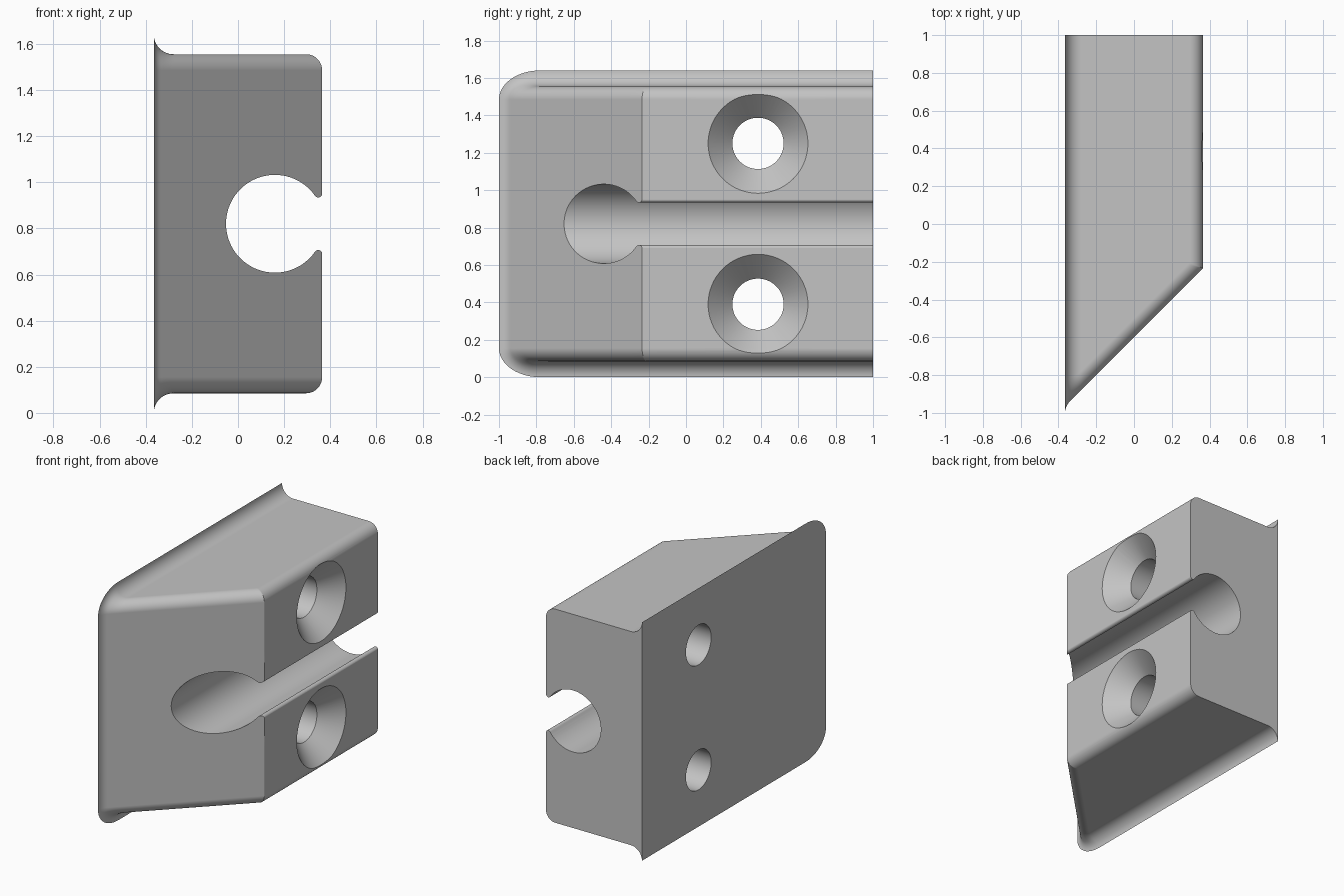
import bpy, bmesh, math

if "Cube" in bpy.data.objects:
    bpy.data.objects.remove(bpy.data.objects["Cube"])

R, FIL = 0.07, 0.085            # outer edge rounding, flange fillet
X0, X1, MID = -0.365, 0.365, 0.82
HALF = 0.735                    # half height of the body
CORE = HALF - R

grey = bpy.data.materials.new("grey plastic")
grey.diffuse_color = (0.55, 0.55, 0.55, 1)
grey.use_nodes = True
grey.node_tree.nodes["Principled BSDF"].inputs["Base Color"].default_value = grey.diffuse_color


def make_object(name, bm):
    bmesh.ops.remove_doubles(bm, verts=bm.verts, dist=1e-5)
    bmesh.ops.recalc_face_normals(bm, faces=bm.faces)
    mesh = bpy.data.meshes.new(name)
    bm.to_mesh(mesh)
    bm.free()
    obj = bpy.data.objects.new(name, mesh)
    bpy.context.collection.objects.link(obj)
    mesh.materials.append(grey)
    return obj


def loft(name, rings):
    bm = bmesh.new()
    loops = [[bm.verts.new(p) for p in ring] for ring in rings]
    n = len(loops[0])
    for a, b in zip(loops, loops[1:]):
        for i in range(n):
            j = (i + 1) % n
            bm.faces.new((a[i], a[j], b[j], b[i]))
    bm.faces.new(loops[0])
    bm.faces.new(loops[-1])
    return make_object(name, bm)


def body_section(x):
    """Outline at depth x: square rear end, rounded corners at the slanted end."""
    h, y0 = HALF, x - 0.6
    if x < X0 + FIL:
        arc = math.sqrt(max(0, FIL**2 - (x - X0 - FIL)**2))
        h = HALF + FIL - arc
        if x < -0.34:
            y0 = -1 + arc
    elif x > X1 - R:
        h = CORE + math.sqrt(max(0, R**2 - (x - X1 + R)**2))
    rz = max(R, h - CORE)
    ry = 0.1 + 0.12 * max(0, h - HALF) / FIL
    top = math.asin(min(1, (h - CORE) / rz))
    upper = []
    for i in range(13):
        t = top * i / 12
        upper.append((y0 + ry * (1 - math.cos(t)), CORE + (h - CORE if i == 12 else rz * math.sin(t))))
    upper.append((1, h))
    half = [(x, y, MID + z) for y, z in upper]
    return half + [(x, y, 2 * MID - z) for _, y, z in reversed(half)]


# Body: flared rear flange, straight middle, rounded outer edges
N = 12
levels = [X0 + FIL * (1 - math.cos(math.pi / 2 * i / N)) for i in range(N + 1)]
levels += [X1 - R + R * math.sin(math.pi / 2 * i / N) for i in range(N + 1)]
body = loft("slanted_block", [body_section(x) for x in levels])

# Round slot with rounded lips at its mouth
cx, r, lip = 0.16, 0.212, 0.017
lx = X1 - lip
lz = math.sqrt((r + lip)**2 - (lx - cx)**2)
a0 = math.atan2(lz, lx - cx)
upper = [(0.5, lz)]
for i in range(11):
    a = 2 * math.pi - (math.pi - a0) * i / 10
    upper.append((lx + lip * math.cos(a), lz + lip * math.sin(a)))
for i in range(1, 33):
    a = a0 + (math.pi - a0) * i / 32
    upper.append((cx + r * math.cos(a), r * math.sin(a)))
profile = upper + [(x, -z) for x, z in reversed(upper[:-1])]
cutters = [loft("slot_cutter", [[(x, y, MID + z) for x, z in profile] for y in (-1.3, 1.3)])]

# Countersunk screw holes
for side in (-1, 1):
    rings = []
    for x, rad in ((-0.5, 0.137), (0.235, 0.137), (0.365, 0.267), (0.395, 0.297)):
        rings.append([(x, 0.385 + rad * math.cos(k * math.pi / 32),
                       MID + side * 0.43 + rad * math.sin(k * math.pi / 32)) for k in range(64)])
    cutters.append(loft("screw_hole_cutter", rings))

bpy.context.view_layer.objects.active = body
for cutter in cutters:
    mod = body.modifiers.new("cut", "BOOLEAN")
    mod.operation, mod.solver, mod.object = "DIFFERENCE", "EXACT", cutter
    bpy.ops.object.modifier_apply(modifier=mod.name)
    bpy.data.objects.remove(cutter)

# Smooth rounds, crisp edges
bpy.ops.object.select_all(action="DESELECT")
body.select_set(True)
bpy.ops.object.shade_smooth_by_angle(angle=math.radians(30))
weighted = body.modifiers.new("weighted normals", "WEIGHTED_NORMAL")
weighted.keep_sharp = True
